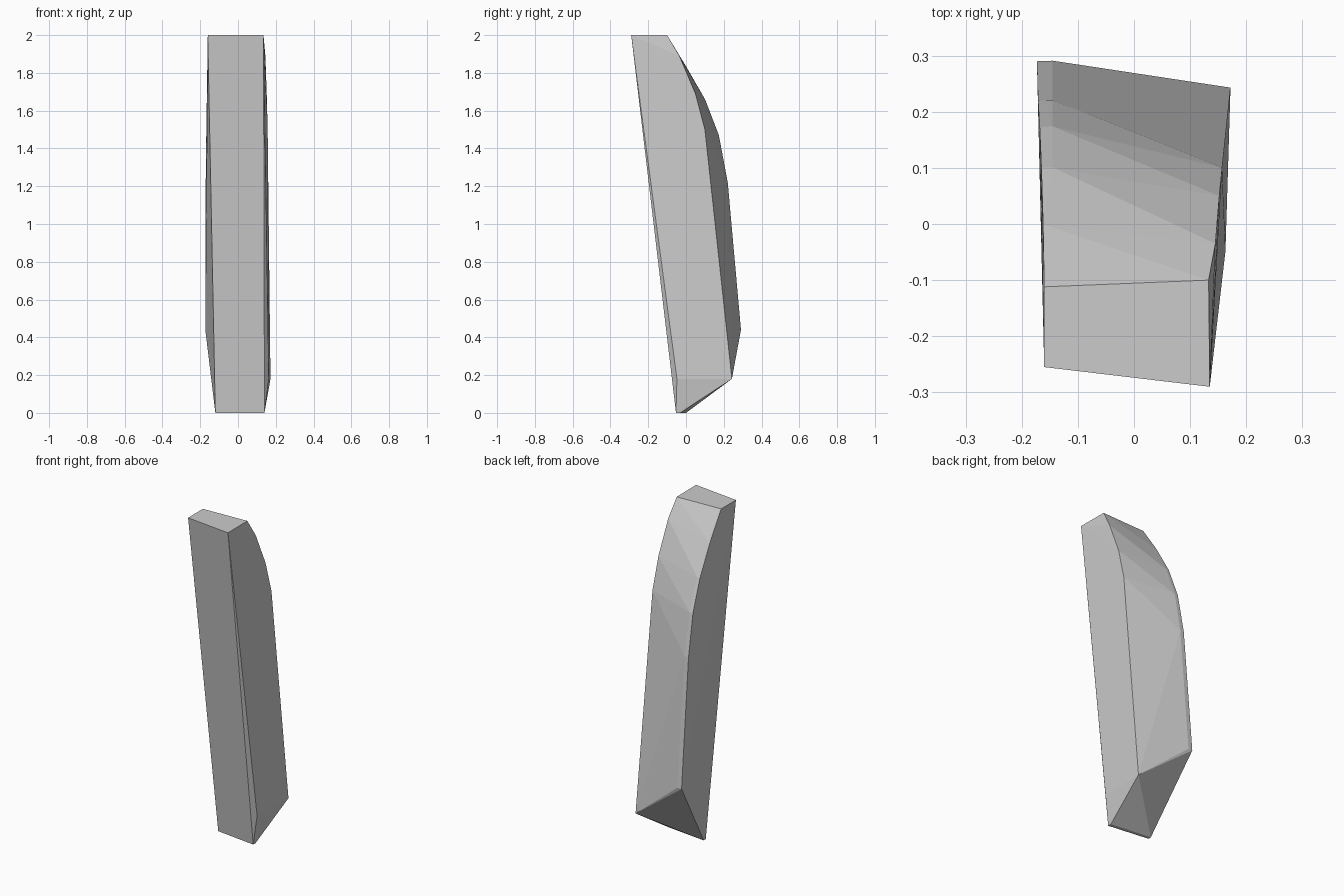
import bpy, bmesh

if "Cube" in bpy.data.objects:
    bpy.data.objects.remove(bpy.data.objects["Cube"])

# Corners of the front slab: flat top, slanted front, narrow foot
front = [(-0.16, -0.255, 2), (0.135, -0.29, 2),
         (-0.12, -0.02, 0), (0.14, -0.053, 0),
         (-0.12, 0.0, 0), (0.14, -0.03, 0),
         (0.163, -0.048, 0.18)]

# Curved back edge on the right side
right_rail = [(0.133, -0.10, 2), (0.145, -0.035, 1.89), (0.152, 0.05, 1.69),
              (0.157, 0.10, 1.50), (0.172, 0.243, 0.18)]

# Curved back edge on the left side, with its narrow chamfer
left_rail = [(-0.16, -0.112, 2), (-0.162, 0.0, 1.835), (-0.165, 0.10, 1.66),
             (-0.168, 0.173, 1.47), (-0.171, 0.22, 1.22), (-0.173, 0.29, 0.44)]
chamfer = [(-0.145, y + 0.001, z) for x, y, z in left_rail[2:]]

# Faceted convex block wrapped around the edges
bm = bmesh.new()
for p in front + right_rail + left_rail + chamfer:
    bm.verts.new(p)
res = bmesh.ops.convex_hull(bm, input=bm.verts[:])
loose = [v for v in bm.verts if not v.link_faces]
bmesh.ops.delete(bm, geom=loose, context='VERTS')
bmesh.ops.recalc_face_normals(bm, faces=bm.faces[:])
mesh = bpy.data.meshes.new("curved_block")
bm.to_mesh(mesh)
bm.free()
block = bpy.data.objects.new("curved_block", mesh)
bpy.context.collection.objects.link(block)
